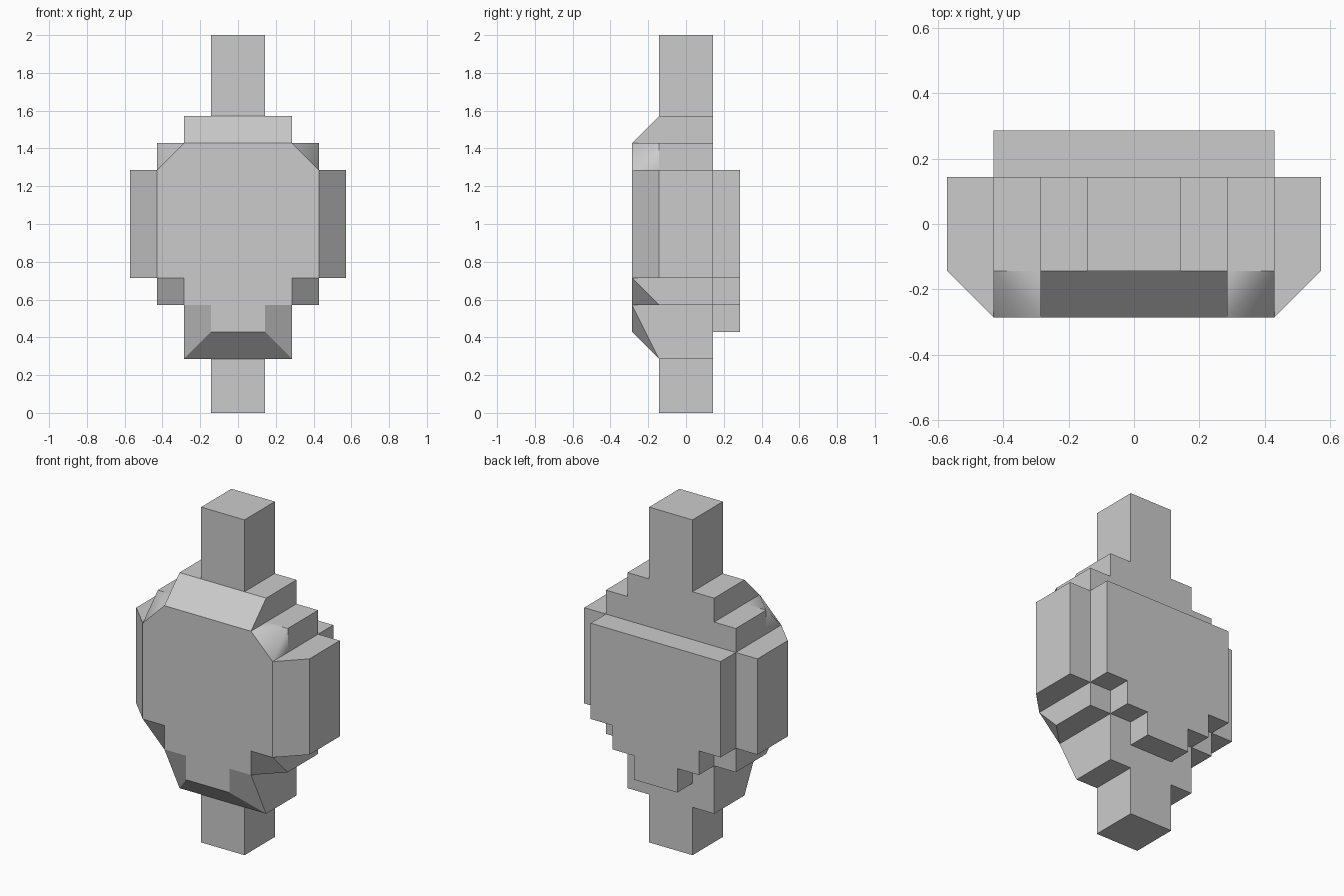
import bpy
import bmesh
from mathutils import Vector

UNIT = 1 / 7  # one block

cube = bpy.data.objects.get("Cube")
if cube:
    bpy.data.objects.remove(cube, do_unlink=True)

# Single plain material
grey = bpy.data.materials.new("light_grey")
grey.use_nodes = True
colour = (0.6, 0.6, 0.6, 1)
grey.diffuse_color = colour
grey.node_tree.nodes["Principled BSDF"].inputs["Base Color"].default_value = colour


def finish(name, bm):
    """Turn a bmesh into a grey object."""
    mesh = bpy.data.meshes.new(name)
    bm.to_mesh(mesh)
    bm.free()
    mesh.materials.append(grey)
    obj = bpy.data.objects.new(name, mesh)
    bpy.context.collection.objects.link(obj)
    return obj


def slab(name, half_outline, front, back):
    """Extrude a symmetric outline, given by its right half, along y."""
    outline = half_outline + [(-x, z) for x, z in reversed(half_outline)]
    bm = bmesh.new()
    face = bm.faces.new([bm.verts.new(Vector((x, front, z)) * UNIT) for x, z in outline])
    moved = bmesh.ops.extrude_face_region(bm, geom=[face])["geom"]
    verts = [v for v in moved if isinstance(v, bmesh.types.BMVert)]
    bmesh.ops.translate(bm, verts=verts, vec=(0, (back - front) * UNIT, 0))
    bmesh.ops.recalc_face_normals(bm, faces=bm.faces)
    return finish(name, bm)


# Stepped core with the top and bottom posts
slab("stepped_core", [(1, 0), (1, 2), (2, 2), (2, 4), (3, 4), (3, 5), (4, 5), (4, 9),
                      (3, 9), (3, 10), (2, 10), (2, 11), (1, 11), (1, 14)], -1, 1)

# Raised plate on the back
slab("back_plate", [(1, 3), (1, 4), (2, 4), (2, 5), (3, 5), (3, 9)], 1, 2)

# Bevelled front: one half, mirrored
bm = bmesh.new()


def rim(x, z):
    return bm.verts.new(Vector((x, -2, z)) * UNIT)


def base(x, z):
    return bm.verts.new(Vector((x, -1, z)) * UNIT)


# Vertices on the raised front face
foot_mid, foot = rim(0, 3), rim(1, 3)
foot_notch, step = rim(1, 4), rim(2, 4)
step_notch, cheek = rim(2, 5), rim(3, 5)
shoulder, brow, brow_mid = rim(3, 9), rim(2, 10), rim(0, 10)

# Vertices where the bevel meets the core
toe_mid, toe = base(0, 2), base(2, 2)
ledge_in, ledge = base(2, 4), base(3, 4)
side_in, side_low = base(3, 5), base(4, 5)
side_high, shelf_in = base(4, 9), base(3, 9)
corner, crown_in = base(3, 10), base(2, 10)
crown, crown_mid = base(2, 11), base(0, 11)

flat_faces = [
    (foot_mid, foot, foot_notch, step, step_notch, cheek, shoulder, brow, brow_mid),
    (cheek, side_low, side_high, shoulder),
    (shoulder, side_high, shelf_in),
    (cheek, side_in, side_low),
    (brow_mid, brow, crown, crown_mid),
    (brow, crown_in, crown),
    (cheek, ledge, side_in),
    (step, ledge_in, ledge),
    (step, toe, ledge_in),
    (foot, foot_mid, toe_mid, toe),
]
soft_faces = [
    (shoulder, corner, brow),
    (shoulder, shelf_in, corner),
    (brow, corner, crown_in),
    (cheek, step_notch, step, ledge),
    (step, foot_notch, foot, toe),
]
for verts in flat_faces:
    bm.faces.new(verts)
for verts in soft_faces:
    bm.faces.new(verts).smooth = True
bmesh.ops.recalc_face_normals(bm, faces=bm.faces)
front_face = max(bm.faces, key=lambda f: len(f.verts))
if front_face.normal.y > 0:
    bmesh.ops.reverse_faces(bm, faces=bm.faces)

front_cap = finish("bevelled_front", bm)
mirror = front_cap.modifiers.new("Mirror", "MIRROR")
mirror.use_clip = True
